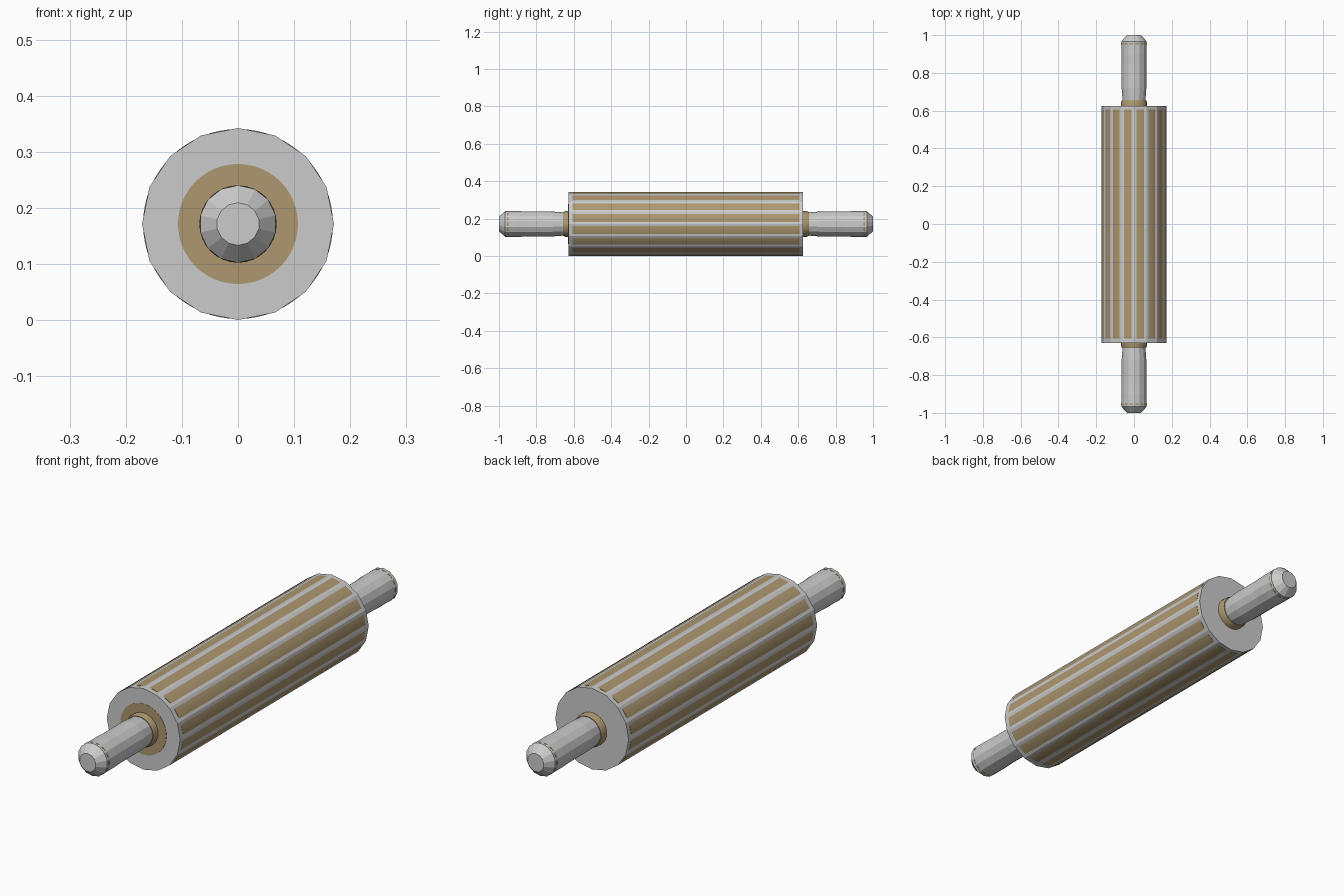
import bpy, math

if "Cube" in bpy.data.objects:
    bpy.data.objects.remove(bpy.data.objects["Cube"])

AXIS_Z = 0.1715          # height of the rolling axis

tan = bpy.data.materials.new("tan_wood")
tan.diffuse_color = (0.42, 0.31, 0.16, 1)
tan.use_nodes = True
tan.node_tree.nodes["Principled BSDF"].inputs["Base Color"].default_value = tan.diffuse_color


def lathe(name, profile, sides, mat=None, smooth=None):
    """Closed solid of revolution around the y axis; profile = (y, radius)."""
    verts, faces = [], []
    for y, r in profile:
        for i in range(sides):
            a = 2 * math.pi * i / sides
            verts.append((r * math.sin(a), y, AXIS_Z + r * math.cos(a)))
    for k in range(len(profile) - 1):
        for i in range(sides):
            j = (i + 1) % sides
            faces.append((k * sides + i, k * sides + j,
                          (k + 1) * sides + j, (k + 1) * sides + i))
    last = (len(profile) - 1) * sides
    faces.append(tuple(reversed(range(sides))))
    faces.append(tuple(last + i for i in range(sides)))
    if profile[0][0] > profile[-1][0]:
        faces = [tuple(reversed(f)) for f in faces]
    mesh = bpy.data.meshes.new(name)
    mesh.from_pydata(verts, [], faces)
    if mat:
        mesh.materials.append(mat)
    ob = bpy.data.objects.new(name, mesh)
    bpy.context.collection.objects.link(ob)
    if smooth:
        bpy.ops.object.select_all(action='DESELECT')
        ob.select_set(True)
        bpy.context.view_layer.objects.active = ob
        bpy.ops.object.shade_smooth_by_angle(angle=math.radians(smooth))
    return ob


# Faceted roller; a rounder tan sleeve shows through the middle of each flat
lathe("roller", [(-0.629, 0.171), (0.626, 0.171)], 16)
lathe("roller_sleeve", [(-0.607, 0.1692), (0.607, 0.1692)], 64, tan, 30)

# Tan core, just proud of the front end of the roller
lathe("roller_core", [(-0.630, 0.107), (0.615, 0.107)], 48, tan, 30)

# Handles with chamfered tips and tan collars at both ends
for side, tag in ((-1, "front"), (1, "back")):
    grip = [(0.60, 0.060), (0.655, 0.062), (0.72, 0.067), (0.85, 0.067),
            (0.90, 0.069), (0.967, 0.069), (1.0, 0.038)]
    lathe(tag + "_handle", [(side * y, r) for y, r in grip], 14)
    collar = [(0.60, 0.069), (0.645, 0.069), (0.657, 0.064)]
    lathe(tag + "_collar", [(side * y, r) for y, r in collar], 32, tan, 30)
    band = [(0.950, 0.0682), (0.957, 0.0682)]
    lathe(tag + "_band", [(side * y, r) for y, r in band], 48, tan, 30)
